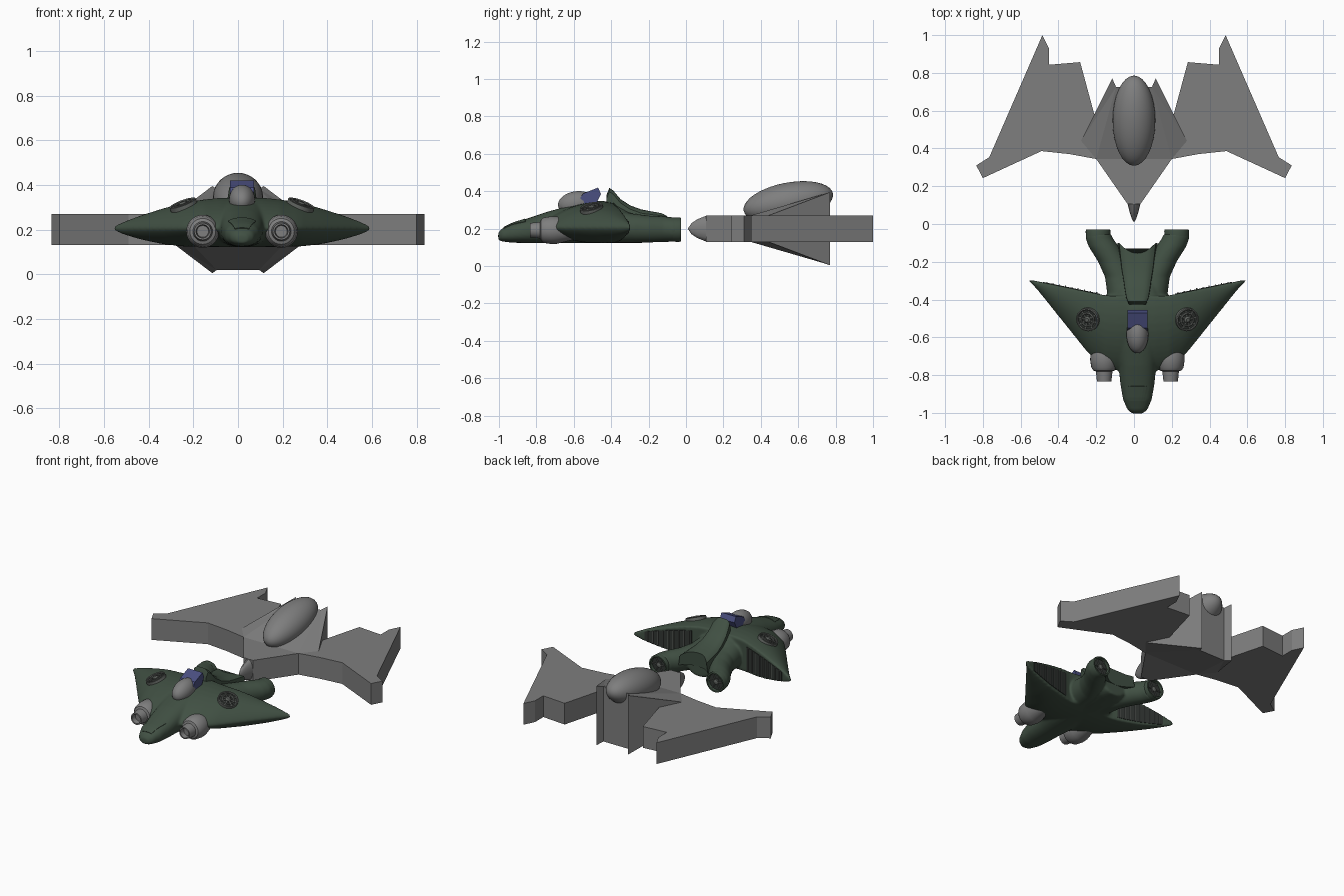
import bpy, bmesh, math
from mathutils import Vector, Matrix

if "Cube" in bpy.data.objects:
    bpy.data.objects.remove(bpy.data.objects["Cube"])

CX = 0.018  # centre line of the green craft


def material(name, r, g, b):
    m = bpy.data.materials.new(name)
    m.diffuse_color = (r, g, b, 1)
    m.use_nodes = True
    m.node_tree.nodes["Principled BSDF"].inputs["Base Color"].default_value = m.diffuse_color
    return m


GREEN = material("hull_green", 0.052, 0.08, 0.056)
GREY = material("plain_grey", 0.21, 0.21, 0.21)
METAL = material("dull_metal", 0.12, 0.13, 0.12)
DARK = material("vent_dark", 0.03, 0.036, 0.032)
BLUE = material("glass_blue", 0.07, 0.08, 0.22)


def make(name, bm, mat, x=0.0, angle=None, mirror=False):
    bmesh.ops.recalc_face_normals(bm, faces=bm.faces)
    me = bpy.data.meshes.new(name)
    bm.to_mesh(me)
    bm.free()
    me.materials.append(mat)
    if angle:
        for p in me.polygons:
            p.use_smooth = True
        me.set_sharp_from_angle(angle=math.radians(angle))
    ob = bpy.data.objects.new(name, me)
    bpy.context.collection.objects.link(ob)
    ob.location.x = x
    if mirror:
        ob.modifiers.new("mirror", 'MIRROR')
    return ob


def loft(bm, rings):
    rows = [[bm.verts.new(p) for p in r] for r in rings]
    n = len(rows[0])
    for a, b in zip(rows, rows[1:]):
        for i in range(n):
            j = (i + 1) % n
            bm.faces.new((a[i], a[j], b[j], b[i]))
    bm.faces.new(rows[0])
    bm.faces.new(rows[-1][::-1])


def oval(y, cx, rx, bot, top, n=28, e=0.85):
    pts = []
    for i in range(n):
        a = 2 * math.pi * i / n
        c, s = math.cos(a), math.sin(a)
        pts.append((cx + rx * math.copysign(abs(c) ** e, c), y,
                    (bot + top) / 2 + (top - bot) / 2 * math.copysign(abs(s) ** e, s)))
    return pts


def lathe(bm, profile, origin, axis, n=28):
    m = Matrix.Translation(origin) @ Vector(axis).to_track_quat('Z', 'Y').to_matrix().to_4x4()
    loft(bm, [[m @ Vector((max(r, 0.001) * math.cos(2 * math.pi * i / n),
                           max(r, 0.001) * math.sin(2 * math.pi * i / n), h))
               for i in range(n)] for r, h in profile])
    return m


def box(bm, size, m):
    bmesh.ops.create_cube(bm, size=1, matrix=m @ Matrix.Diagonal((*size, 1)))


def ball(bm, centre, radii, tilt=0):
    m = Matrix.Translation(centre) @ Matrix.Rotation(tilt, 4, 'X') @ Matrix.Diagonal((*radii, 1))
    bmesh.ops.create_uvsphere(bm, u_segments=32, v_segments=20, radius=1, matrix=m)


# ---------- grey craft ----------
# flat wing slab
half = [(0.035, .107), (.2, .344), (.34, .37), (.49, .386), (.80, .243), (.835, .31), (.766, .354),
        (.485, 1.0), (.45, .93), (.45, .843), (.285, .857), (.21, .58)]
outline = half + [(-x, y) for x, y in reversed(half)]
bm = bmesh.new()
loft(bm, [[(x, y, z) for x, y in outline] for z in (.13, .27)])
make("grey_wing_slab", bm, GREY)

# nose cone
bm = bmesh.new()
loft(bm, [oval(y, 0, w, .2 - h, .2 + h, 16, 1) for y, w, h in
          ((.012, .003, .004), (.03, .012, .03), (.06, .022, .05), (.11, .035, .07))])
make("grey_nose", bm, GREY, angle=35)

# wedge body with two rear fin edges and a shallow recess between them
bm = bmesh.new()
low = [(.2, .344, .13), (.28, .44, .13), (.115, .77, .005), (.095, .725, .019)]
top = [(.2, .344, .27), (.28, .44, .27), (.115, .77, .395), (.095, .725, .382)]
loft(bm, [r + [(-x, y, z) for x, y, z in reversed(r)] for r in (low, top)])
bmesh.ops.triangulate(bm, faces=bm.faces)
make("grey_wedge_body", bm, GREY)

bm = bmesh.new()
ball(bm, (0, .547, .342), (.113, .243, .104), math.radians(11))
make("grey_canopy", bm, GREY, angle=60)


# ---------- green craft ----------
def table(rows, x):
    for (a, *va), (b, *vb) in zip(rows, rows[1:]):
        if x <= b:
            t = max(0, (x - a) / (b - a))
            return [p + (q - p) * t for p, q in zip(va, vb)]
    return list(rows[-1][1:])


# span: leading edge y, top z, bottom z
SPAN = [(0, -.78, .345, .122), (.1, -.78, .342, .122), (.17, -.765, .335, .122), (.257, -.69, .32, .124),
        (.35, -.574, .296, .134), (.45, -.449, .264, .155), (.53, -.349, .235, .178), (.585, -.29, .211, .199)]


def trail(x):
    return -.38 + .085 * max(0, abs(x) - .16) / .41


def wing_ring(x, n=12):
    le, zt, zb = table(SPAN, abs(x))
    te = trail(x)

    def pt(t, z):
        return (x, le + (te - le) * t, .205 + (z - .205) * math.sin(1.95 * t) ** .7)
    return ([pt((i / n) ** 1.6, zt) for i in range(n + 1)] +
            [pt((i / n) ** 1.6, zb) for i in range(n, 0, -1)])


# hull: wing, fuselage and two rear arms blended into one skin
bm = bmesh.new()
loft(bm, [wing_ring(.585 * i / 24) for i in range(-24, 25)])
loft(bm, [oval(y, 0, w, b, t) for y, w, b, t in (
    (-1.004, .025, .14, .178), (-.985, .052, .132, .2), (-.93, .076, .125, .228), (-.85, .09, .123, .254),
    (-.75, .1, .122, .288), (-.65, .12, .122, .316), (-.55, .13, .122, .34), (-.45, .13, .122, .35),
    (-.38, .13, .122, .335), (-.3, .125, .122, .295), (-.22, .125, .125, .275), (-.155, .08, .13, .262))])
for s in (-1, 1):
    loft(bm, [oval(y, s * c, r, b, t, e=1) for y, c, r, b, t in (
        (-.45, .075, .075, .125, .31), (-.36, .083, .078, .125, .295), (-.28, .092, .08, .125, .28),
        (-.2, .128, .08, .126, .27), (-.12, .178, .08, .128, .266), (-.08, .2, .073, .13, .262),
        (-.05, .208, .066, .13, .26))])
hull = make("green_hull", bm, GREEN, CX)
mod = hull.modifiers.new("blend", 'REMESH')
mod.mode = 'VOXEL'
mod.voxel_size = 0.007
mod.use_smooth_shade = True
mod = hull.modifiers.new("soften", 'SMOOTH')
mod.factor = 0.5
mod.iterations = 8

# raised spine deck with tall front crest and curved rear edge
bm = bmesh.new()
rings = []
for y, w, t in ((-.425, .045, .38), (-.41, .05, .418), (-.39, .058, .405), (-.35, .065, .358),
                (-.3, .072, .325), (-.24, .082, .303), (-.19, .09, .293), (-.155, .097, .286)):
    us = [i / 6 for i in range(-6, 7)]
    bend = .055 if y > -.16 else (.025 if y > -.2 else 0)
    rings.append([(u * w, y + bend * u * u, t - .02 * u ** 4) for u in us] +
                 [(u * w * 1.1, y + bend * u * u, .2) for u in reversed(us)])
loft(bm, rings)
make("spine_deck", bm, GREEN, CX, angle=40)

# nose intake panel laid onto the hull
bm = bmesh.new()
rows = [[bm.verts.new((u / 4 * (.032 + .032 * k / 6), -.975 + .115 * k / 6, .5)) for u in range(-4, 5)]
        for k in range(7)]
for a, b in zip(rows, rows[1:]):
    for i in range(8):
        bm.faces.new((a[i], a[i + 1], b[i + 1], b[i]))
panel = make("nose_panel", bm, GREEN, CX)
mod = panel.modifiers.new("lay", 'SHRINKWRAP')
mod.target = hull
mod.wrap_method = 'PROJECT'
mod.use_project_z = True
mod.use_positive_direction = False
mod.use_negative_direction = True
mod.offset = 0.004
panel.modifiers.new("thick", 'SOLIDIFY').thickness = 0.006

# cockpit
bm = bmesh.new()
ball(bm, (0, -.585, .335), (.058, .1, .065), math.radians(8))
make("cockpit_canopy", bm, GREY, CX, angle=60)
bm = bmesh.new()
side = [(-.565, .365), (-.55, .388), (-.47, .42), (-.455, .385), (-.48, .335), (-.56, .33)]
loft(bm, [[(x, y, z) for y, z in side] for x in (-.053, .053)])
make("cockpit_glass", bm, BLUE, CX)

# front pods
bm = bmesh.new()
lathe(bm, [(.05, -.12), (.073, -.03), (.074, 0), (.068, .04), (.058, .055), (.044, .06), (.038, .115),
           (.03, .115), (.026, .085), (0, .085)], (.176, -.72, .192), (0, -1, 0))
make("front_pod", bm, GREY, CX, angle=35, mirror=True)

# round fans on the wings
spot, normal = (.262, -.505, .308), (.37, -.22, 1)
bm = bmesh.new()
lathe(bm, [(.06, -.02), (.06, .004), (0, .004)], spot, normal)
make("fan_well", bm, DARK, CX, mirror=True)
bm = bmesh.new()
for r in (.058, .036):
    m = lathe(bm, [(r - .006, -.02), (r - .006, .01), (r - .002, .014), (r + .004, .012), (r + .006, -.02)],
              spot, normal)
    bmesh.ops.delete(bm, geom=[f for f in bm.faces if len(f.verts) > 4], context='FACES_ONLY')
for k in range(8):
    box(bm, (.05, .006, .012), m @ Matrix.Rotation(k * math.pi / 4, 4, 'Z') @ Matrix.Translation((.03, 0, .004)))
lathe(bm, [(.018, -.01), (.018, .012), (.01, .018), (0, .018)], spot, normal)
make("wing_fan", bm, METAL, CX, angle=35, mirror=True)

# rear nozzles: hull coloured lip, dark disc, metal spokes
hub = (.208, -.05, .195)
bm = bmesh.new()
lathe(bm, [(.064, -.02), (.066, .01), (.063, .022), (.054, .022), (.052, -.004), (0, -.004)], hub, (0, 1, 0))
make("nozzle_lip", bm, GREEN, CX, angle=35, mirror=True)
bm = bmesh.new()
lathe(bm, [(.052, -.004), (.052, .003), (0, .003)], hub, (0, 1, 0))
make("nozzle_disc", bm, DARK, CX, mirror=True)
bm = bmesh.new()
m = lathe(bm, [(.016, 0), (.016, .012), (0, .016)], hub, (0, 1, 0))
for k in range(6):
    box(bm, (.05, .005, .008), m @ Matrix.Rotation(k * math.pi / 3, 4, 'Z') @ Matrix.Translation((.028, 0, .006)))
make("nozzle_spokes", bm, METAL, CX, mirror=True)


# ribbed vents on the trailing edge of the wings
def vent_z(x, k):
    _, zt, zb = table(SPAN, x)
    return .205 + (zb - .205) * k, .205 + (zt - .205) * k


bm = bmesh.new()
xs = [.2 + .3 * i / 12 for i in range(13)]
edge = [(x, vent_z(x, .74)[0]) for x in xs] + [(x, vent_z(x, .74)[1]) for x in reversed(xs)]
loft(bm, [[(x, trail(x) + d, z) for x, z in edge] for d in (-.004, .003)])
make("wing_vent", bm, DARK, CX, mirror=True)
bm = bmesh.new()
for i in range(9):
    x = .215 + .033 * i
    lo, hi = vent_z(x, .74)
    box(bm, (.006, .012, hi - lo), Matrix.Translation((x, trail(x) + .002, (lo + hi) / 2)))
make("wing_vent_ribs", bm, METAL, CX, mirror=True)
